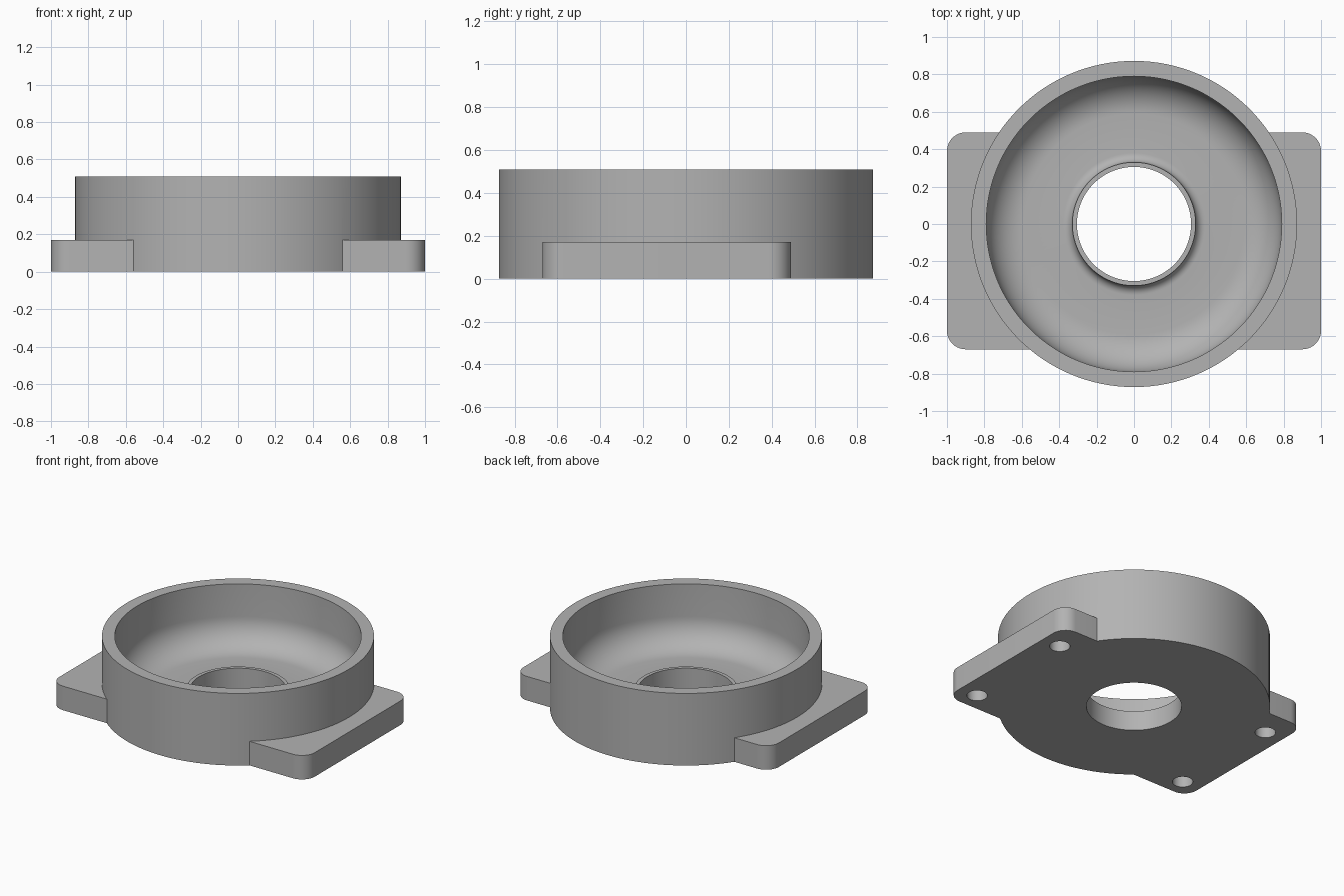
import bpy
import bmesh
from math import cos, sin, pi, sqrt, asin, tau

if "Cube" in bpy.data.objects:
    bpy.data.objects.remove(bpy.data.objects["Cube"], do_unlink=True)

OUTER, INNER, HEIGHT = 0.872, 0.79, 0.51
FLOOR, FILLET = 0.08, 0.2
BORE, LIP, LIP_TOP, LIP_FILLET = 0.305, 0.33, 0.14, 0.05
TAB_BACK, TAB_FRONT, TAB_TOP, CORNER = 0.49, -0.67, 0.17, 0.1

grey = bpy.data.materials.new("plain grey")
grey.use_nodes = True
color = (0.45, 0.45, 0.45, 1)
grey.diffuse_color = color
grey.node_tree.nodes["Principled BSDF"].inputs["Base Color"].default_value = color


def arc(cx, cy, r, start, end, steps):
    angles = [start + (end - start) * i / steps for i in range(steps + 1)]
    return [(cx + r * cos(a), cy + r * sin(a)) for a in angles]


def finish(bm, name):
    bmesh.ops.recalc_face_normals(bm, faces=bm.faces)
    mesh = bpy.data.meshes.new(name)
    bm.to_mesh(mesh)
    bm.free()
    obj = bpy.data.objects.new(name, mesh)
    bpy.context.collection.objects.link(obj)
    mesh.materials.append(grey)
    return obj


def lathe(name, profile, steps):
    bm = bmesh.new()
    verts = [bm.verts.new((r, 0, z)) for r, z in profile]
    edges = [bm.edges.new((v, verts[i - 1])) for i, v in enumerate(verts)]
    bmesh.ops.spin(bm, geom=verts + edges, cent=(0, 0, 0), axis=(0, 0, 1),
                   angle=tau, steps=steps)
    bmesh.ops.remove_doubles(bm, verts=bm.verts, dist=0.0001)
    return finish(bm, name)


def extrude(name, outline, z0, z1):
    bm = bmesh.new()
    face = bm.faces.new([bm.verts.new((x, y, z0)) for x, y in outline])
    new = bmesh.ops.extrude_face_region(bm, geom=[face])["geom"]
    bmesh.ops.translate(bm, vec=(0, 0, z1 - z0),
                        verts=[g for g in new if isinstance(g, bmesh.types.BMVert)])
    return finish(bm, name)


def combine(target, tool, operation):
    mod = target.modifiers.new(operation.lower(), "BOOLEAN")
    mod.operation, mod.object, mod.solver = operation, tool, "EXACT"
    bpy.context.view_layer.objects.active = target
    bpy.ops.object.modifier_apply(modifier=mod.name)
    bpy.data.objects.remove(tool, do_unlink=True)


# Round cup: filleted floor, raised collar around the bore
profile = [(BORE, 0), (OUTER, 0), (OUTER, HEIGHT), (INNER, HEIGHT)]
profile += arc(INNER - FILLET, FLOOR + FILLET, FILLET, 0, -pi / 2, 14)
profile += arc(LIP + LIP_FILLET, FLOOR + LIP_FILLET, LIP_FILLET, -pi / 2, -pi, 8)
profile += [(LIP, LIP_TOP), (BORE, LIP_TOP)]
housing = lathe("housing", profile, 128)

# Mounting tabs, rounded outside and buried in the cup wall
buried = OUTER - 0.03
for side in (1, -1):
    outline = arc(1 - CORNER, TAB_FRONT + CORNER, CORNER, -pi / 2, 0, 10)
    outline += arc(1 - CORNER, TAB_BACK - CORNER, CORNER, 0, pi / 2, 10)
    outline += arc(0, 0, buried, asin(TAB_BACK / buried),
                   asin(TAB_FRONT / buried), 40)
    tab = extrude("tab", [(side * x, y) for x, y in outline], 0, TAB_TOP)
    combine(housing, tab, "UNION")

# Blind screw holes in the underside
for x in (0.86, -0.86):
    for y in (0.285, -0.54):
        hole = extrude("hole_cutter", arc(x, y, 0.066, 0, tau, 32)[:-1], -0.1, 0.12)
        combine(housing, hole, "DIFFERENCE")

# Smooth curved walls, crisp edges
bpy.ops.object.select_all(action="DESELECT")
housing.select_set(True)
bpy.context.view_layer.objects.active = housing
bpy.ops.object.shade_smooth_by_angle(angle=pi / 6)
